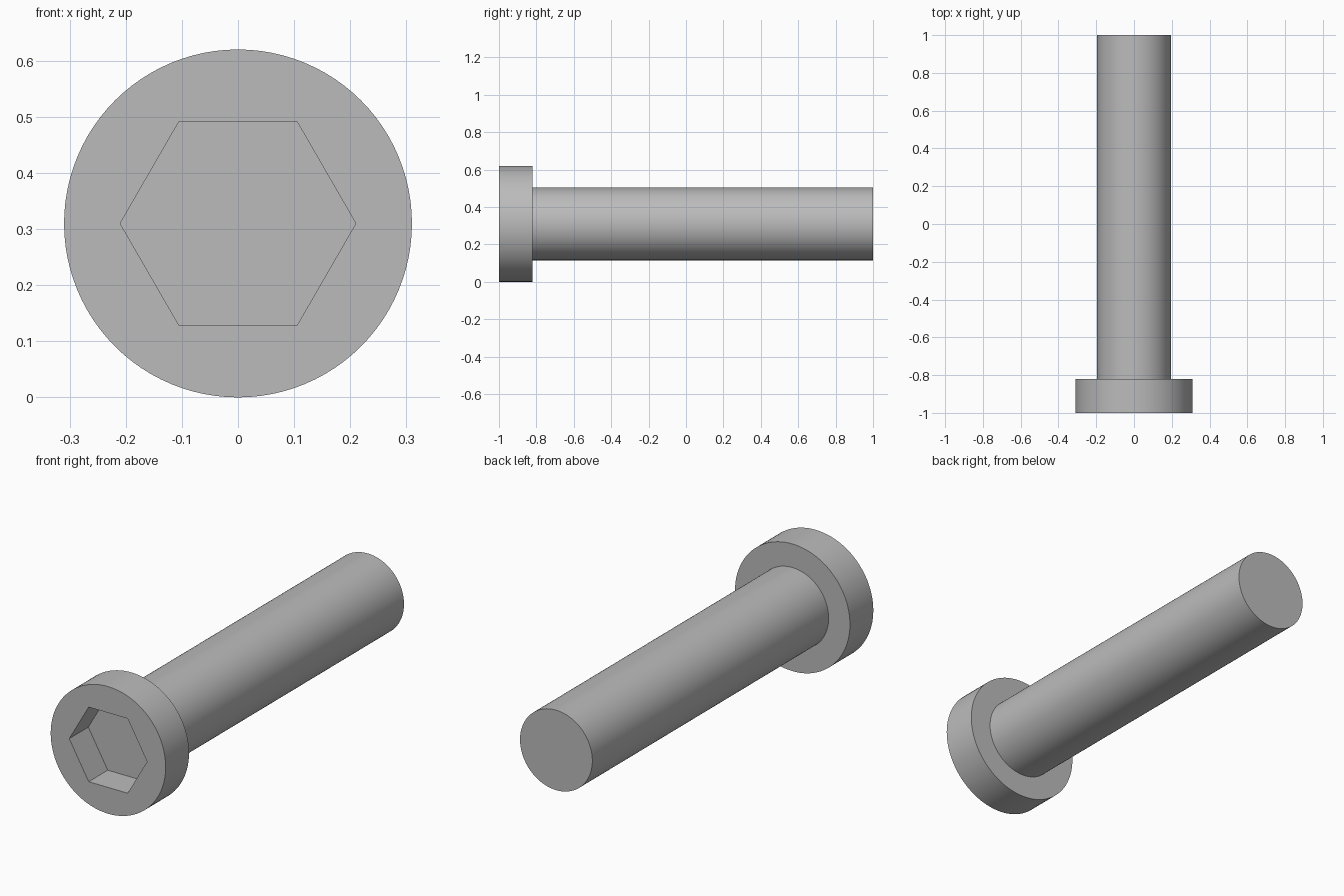
import bpy, bmesh
from math import cos, sin, pi, radians

cube = bpy.data.objects.get("Cube")
if cube:
    bpy.data.objects.remove(cube, do_unlink=True)

SIDES = 96
AXIS_Z = 0.31

steel = bpy.data.materials.new("steel_grey")
steel.use_nodes = True
GREY = (0.5, 0.5, 0.5, 1)
steel.diffuse_color = GREY
steel.node_tree.nodes["Principled BSDF"].inputs["Base Color"].default_value = GREY


def circle(radius):
    return lambda a: radius


def hexagon(radius):
    # Corners point along +x and -x
    return lambda a: radius * cos(pi / 6) / cos(a % (pi / 3) - pi / 6)


def loft(name, sections):
    """Skin (outline, y) sections along the bolt axis and cap both ends."""
    bm = bmesh.new()
    rings = []
    for outline, y in sections:
        ring = []
        for i in range(SIDES):
            a = 2 * pi * i / SIDES
            r = outline(a)
            ring.append(bm.verts.new((r * cos(a), y, AXIS_Z + r * sin(a))))
        rings.append(ring)
    for near, far in zip(rings, rings[1:]):
        for i in range(SIDES):
            j = (i + 1) % SIDES
            bm.faces.new((near[i], near[j], far[j], far[i]))
    bm.faces.new(rings[0])
    bm.faces.new(rings[-1])
    bmesh.ops.recalc_face_normals(bm, faces=bm.faces)
    mesh = bpy.data.meshes.new(name)
    bm.to_mesh(mesh)
    bm.free()
    mesh.materials.append(steel)
    obj = bpy.data.objects.new(name, mesh)
    bpy.context.collection.objects.link(obj)
    bpy.ops.object.select_all(action="DESELECT")
    obj.select_set(True)
    bpy.context.view_layer.objects.active = obj
    bpy.ops.object.shade_smooth_by_angle(angle=radians(30))


# Head: socket floor, socket rim, outer front edge, outer back edge
socket, rim = hexagon(0.21), circle(0.31)
loft("bolt_head", [(socket, -0.853), (socket, -1), (rim, -1), (rim, -0.82)])

# Plain shaft, seated slightly inside the head
loft("bolt_shaft", [(circle(0.195), -0.83), (circle(0.195), 1)])
